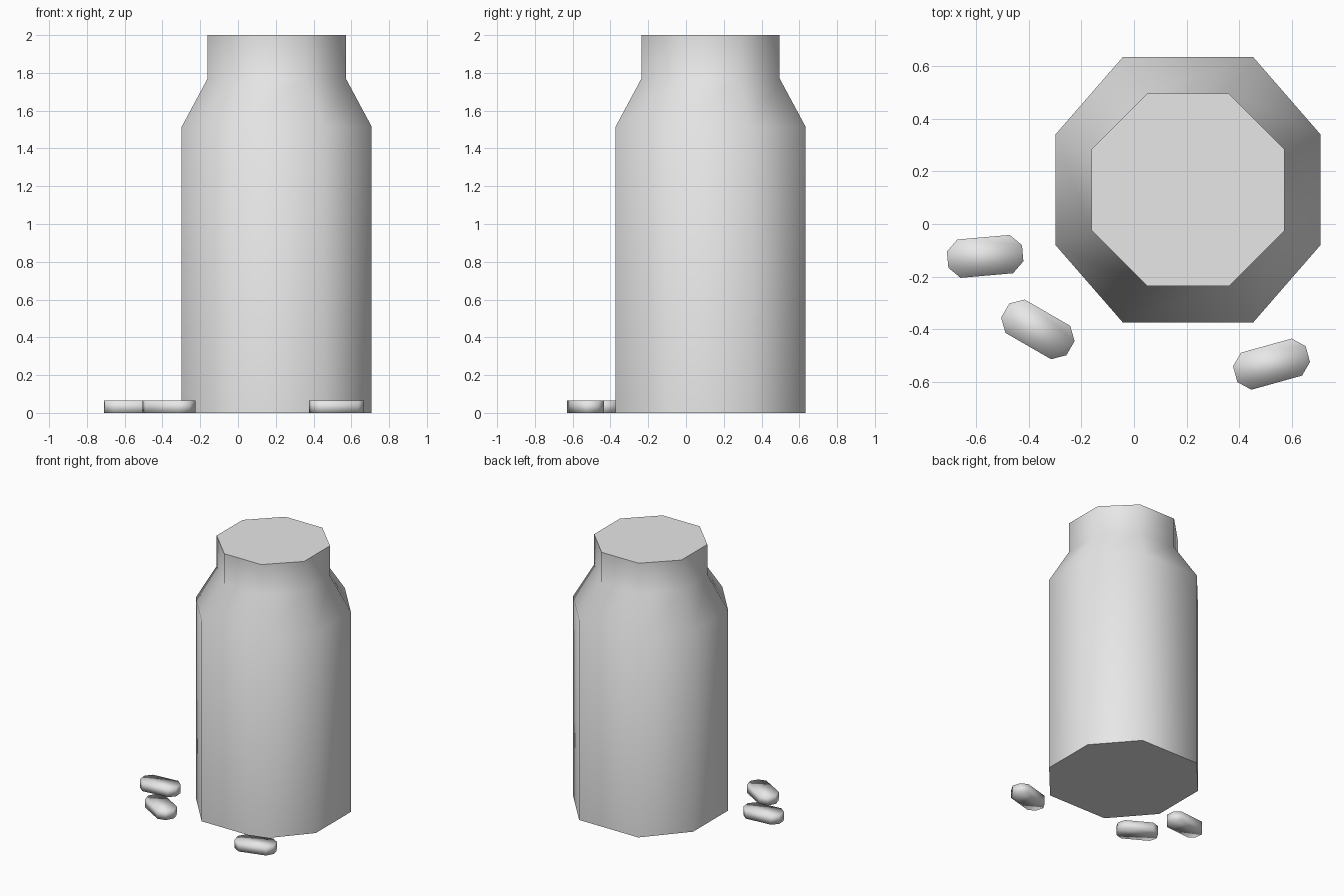
import bpy, bmesh, math

cube = bpy.data.objects.get("Cube")
if cube:
    bpy.data.objects.remove(cube, do_unlink=True)

grey = bpy.data.materials.new("plain_grey")
grey.use_nodes = True
grey.diffuse_color = (0.8, 0.8, 0.8, 1)
grey.node_tree.nodes["Principled BSDF"].inputs["Base Color"].default_value = (0.8, 0.8, 0.8, 1)


def octagon(tip_x, side_y, flat_x, flat_y):
    """Counter-clockwise outline: end edges at +-tip_x, long edges at +-side_y."""
    half = [(tip_x, -flat_y), (tip_x, flat_y), (flat_x, side_y), (-flat_x, side_y)]
    return half + [(-x, -y) for x, y in half]


def loft(name, rings, location, angle=0):
    """Join stacked outlines with quads and close both ends."""
    bm = bmesh.new()
    loops = [[bm.verts.new((x, y, z)) for x, y in outline] for outline, z in rings]
    for low, high in zip(loops, loops[1:]):
        for i in range(len(low)):
            j = (i + 1) % len(low)
            bm.faces.new((low[i], low[j], high[j], high[i]))
    bm.faces.new(loops[0][::-1])
    bm.faces.new(loops[-1])
    mesh = bpy.data.meshes.new(name)
    bm.to_mesh(mesh)
    bm.free()
    mesh.materials.append(grey)
    obj = bpy.data.objects.new(name, mesh)
    obj.location = location
    obj.rotation_euler.z = math.radians(angle)
    bpy.context.collection.objects.link(obj)
    return obj


# Bottle: wide body, sloped shoulder, narrow neck
body = octagon(0.503, 0.503, 0.248, 0.21)
neck = octagon(0.366, 0.366, 0.155, 0.155)
bottle = loft("bottle", [(body, 0), (body, 1.515), (neck, 1.77), (neck, 2)], (0.205, 0.13, 0))
bpy.ops.object.select_all(action="DESELECT")
bottle.select_set(True)
bpy.context.view_layer.objects.active = bottle
bpy.ops.object.shade_smooth_by_angle(angle=math.radians(60))

# Pills lying on the ground, softly shaded all round
pill = octagon(0.143, 0.073, 0.1, 0.031)
for name, x, y, angle in (("pill_right", -0.565, -0.123, 5),
                          ("pill_front", -0.365, -0.4, -30),
                          ("pill_left", 0.522, -0.532, 15.5)):
    obj = loft(name, [(pill, 0), (pill, 0.065)], (x, y, 0), angle)
    obj.data.shade_smooth()
